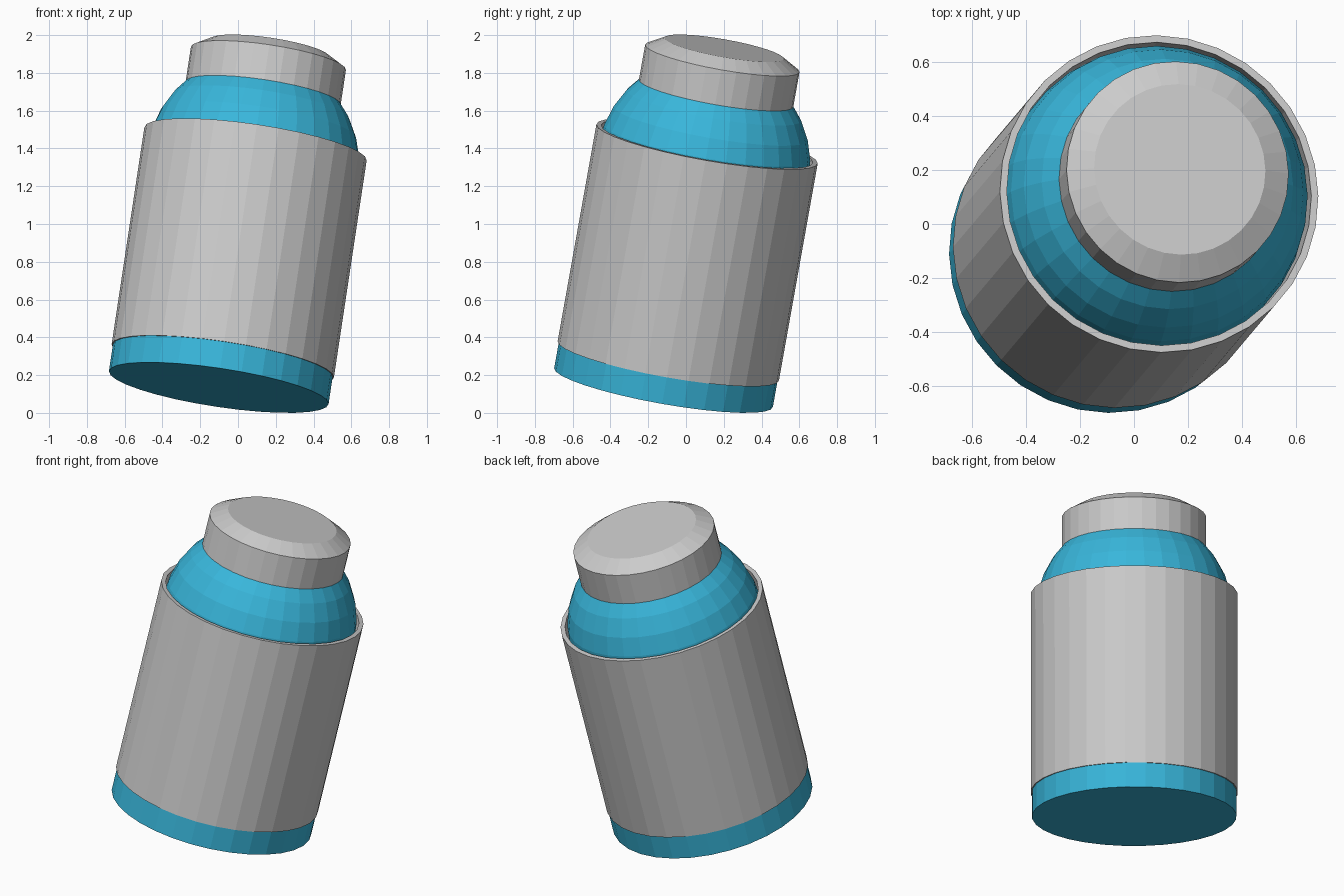
import bpy, bmesh
from math import sin, cos, radians, pi
from mathutils import Vector, Matrix

if "Cube" in bpy.data.objects:
    bpy.data.objects.remove(bpy.data.objects["Cube"])

SIDES = 32
AXIS = Vector((0.147, 0.174, 0.974)).normalized()
BASE = Vector((-0.102, -0.119, 0.134))
TILT = Matrix.Translation(BASE) @ Vector((0, 0, 1)).rotation_difference(AXIS).to_matrix().to_4x4()

blue = bpy.data.materials.new("blue")
blue.diffuse_color = (0.04, 0.47, 0.71, 1)
blue.use_nodes = True
blue.node_tree.nodes["Principled BSDF"].inputs["Base Color"].default_value = blue.diffuse_color


def lathe(name, profile, closed=False, mat=None):
    """Revolve (radius, height) points about the tilted axis."""
    bm = bmesh.new()
    rings = []
    for r, h in profile:
        rings.append([bm.verts.new((r * cos(2 * pi * i / SIDES), r * sin(2 * pi * i / SIDES), h))
                      for i in range(SIDES)])
    pairs = list(zip(rings, rings[1:]))
    if closed:
        pairs.append((rings[-1], rings[0]))
    else:
        bm.faces.new(rings[0][::-1])
        bm.faces.new(rings[-1])
    for a, b in pairs:
        for i in range(SIDES):
            j = (i + 1) % SIDES
            bm.faces.new((a[i], a[j], b[j], b[i]))
    bmesh.ops.recalc_face_normals(bm, faces=bm.faces)
    me = bpy.data.meshes.new(name)
    bm.to_mesh(me)
    bm.free()
    ob = bpy.data.objects.new(name, me)
    ob.matrix_world = TILT
    if mat:
        me.materials.append(mat)
    bpy.context.collection.objects.link(ob)
    return ob


# Blue bottle: wide foot, hidden straight wall, spherical shoulder
shoulder = [(0.565 * cos(radians(a)), 1.22 + 0.565 * sin(radians(a)))
            for a in (0, 11.25, 22.5, 33.75, 45)]
lathe("bottle_body", [(0.588, 0), (0.588, 0.16), (0.565, 0.16)] + shoulder, mat=blue)

# Grey open sleeve around the body
lathe("sleeve", [(0.595, 0.145), (0.595, 1.325), (0.569, 1.325), (0.569, 0.145)], closed=True)

# Grey cap with chamfered top
lathe("cap", [(0.415, 1.6), (0.415, 1.79), (0.32, 1.845)])
